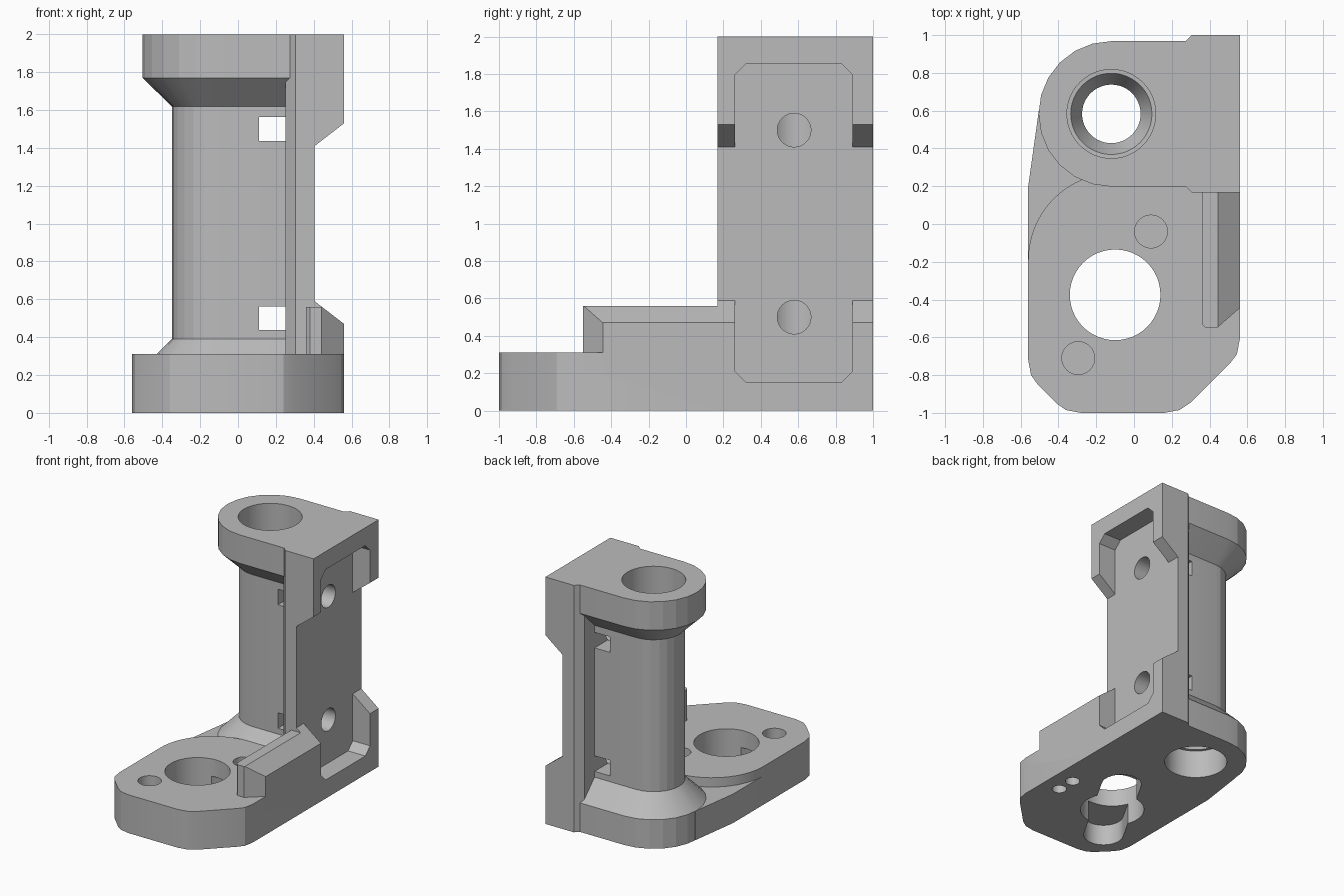
import bpy
import bmesh
from math import cos, sin, pi

cube = bpy.data.objects.get("Cube")
if cube:
    bpy.data.objects.remove(cube, do_unlink=True)

grey = bpy.data.materials.new("plain_grey")
grey.use_nodes = True
grey.diffuse_color = (0.5, 0.5, 0.5, 1)
grey.node_tree.nodes["Principled BSDF"].inputs["Base Color"].default_value = (0.5, 0.5, 0.5, 1)

PLACE = {
    "x": lambda a, b, h: (h, a, b),
    "y": lambda a, b, h: (a, h, b),
    "z": lambda a, b, h: (a, b, h),
}


def loft(name, sections, axis="z"):
    """Closed solid through (outline, height) sections along an axis."""
    bm = bmesh.new()
    rings = [[bm.verts.new(PLACE[axis](a, b, h)) for a, b in outline]
             for outline, h in sections]
    n = len(rings[0])
    for low, high in zip(rings, rings[1:]):
        for i in range(n):
            j = (i + 1) % n
            bm.faces.new((low[i], low[j], high[j], high[i]))
    bm.faces.new(rings[0][::-1])
    bm.faces.new(rings[-1])
    bmesh.ops.recalc_face_normals(bm, faces=bm.faces)
    mesh = bpy.data.meshes.new(name)
    bm.to_mesh(mesh)
    bm.free()
    mesh.materials.append(grey)
    obj = bpy.data.objects.new(name, mesh)
    bpy.context.collection.objects.link(obj)
    return obj


def prism(name, outline, low, high, axis="z"):
    return loft(name, [(outline, low), (outline, high)], axis)


def arc(cx, cy, r, start, end, steps):
    angles = [start + (end - start) * i / steps for i in range(steps + 1)]
    return [(cx + r * cos(t), cy + r * sin(t)) for t in angles]


def circle(cx, cy, r, n=48):
    return arc(cx, cy, r, 0, 2 * pi, n)[:-1]


def combine(body, other, operation):
    """Apply a boolean and discard the second solid."""
    mod = body.modifiers.new(operation.lower(), "BOOLEAN")
    mod.operation = operation
    mod.solver = "EXACT"
    mod.object = other
    bpy.context.view_layer.objects.active = body
    bpy.ops.object.modifier_apply(modifier=mod.name)
    bpy.data.objects.remove(other, do_unlink=True)


CX, CY = -0.12, 0.583      # column axis
BX, BY = -0.10, -0.375     # foot bore axis
PINS = [(0.09, -0.04), (-0.295, -0.71)]
BOLTS = (0.5, 1.5)
FLOOR = 0.405              # recessed plane of the mounting wall


def column_outline(r):
    return [(0.3, CY + r)] + arc(CX, CY, r, pi / 2, 1.5 * pi, 12) + [(0.3, CY - r)]


# Column with flared ends
body = loft("bracket_body", [
    (column_outline(r), z) for r, z in
    ((0.385, 0), (0.385, 0.235), (0.23, 0.39), (0.23, 1.62), (0.385, 1.77), (0.385, 2))])

# Foot: low shelf under the column, raised pad with a round shoulder
nose = [(-0.56, -0.72), (-0.545, -0.8), (-0.51, -0.85), (-0.41, -0.95),
        (-0.36, -0.985), (-0.28, -1), (0.16, -1), (0.24, -0.985), (0.3, -0.945),
        (0.51, -0.735), (0.545, -0.69), (0.56, -0.61)]
shelf = prism("foot_shelf", nose + [(0.56, 0.5), (CX, 0.9), (-0.504, 0.6), (-0.56, 0.2)],
              0, 0.235)
pad = prism("foot_pad", nose + [(0.56, 0.27)] + arc(-0.1, -0.19, 0.46, pi / 2, pi, 16),
            0, 0.31)

# Mounting wall and the rib running forward from it
wall = prism("mounting_wall", [(0.25, 0.223), (0.305, 0.168), (0.56, 0.168),
                               (0.56, 1), (0.305, 1), (0.25, 0.945)], 0, 2)
rib = prism("side_rib", [(0.36, -0.53), (0.38, -0.55), (0.44, -0.55),
                         (0.56, -0.445), (0.56, 0.25), (0.36, 0.25)], 0.2, 0.56)
for part in (shelf, pad, wall, rib):
    combine(body, part, "UNION")

cutters = []

# Waist between the upper and lower lugs, with sloped ends
cutters.append(prism("waist_cut", [(FLOOR, 0.59), (FLOOR, 1.41), (0.7, 1.638), (0.7, 0.362)],
                     -1.2, 1.2, "y"))

# Chamfered pocket in the wall face
y0, y1, z0, z1, c = 0.262, 0.89, 0.15, 1.855, 0.06
cutters.append(prism("pocket_cut", [
    (y0 + c, z0), (y1 - c, z0), (y1, z0 + c), (y1, z1 - c),
    (y1 - c, z1), (y0 + c, z1), (y0, z1 - c), (y0, z0 + c)], FLOOR, 0.7, "x"))

# Column bore with a wide socket and conical seat at each end
cutters.append(loft("column_bore", [
    (circle(CX, CY, r), z) for r, z in
    ((0.235, -0.1), (0.235, 0.23), (0.215, 0.231), (0.155, 0.35),
     (0.155, 1.65), (0.215, 1.769), (0.235, 1.77), (0.235, 2.1))]))

# Bolt holes and nut slots behind the wall
for z in BOLTS:
    cutters.append(prism("bolt_hole", circle(CY - 0.005, z, 0.09, 32), CX, 0.7, "x"))
    cutters.append(prism("nut_slot", [(0.11, z - 0.063), (0.25, z - 0.063),
                                      (0.25, z + 0.063), (0.11, z + 0.063)], 0.1, 1.1, "y"))

# Foot bore, pin holes from above
cutters.append(prism("foot_bore", circle(BX, BY, 0.24), -0.1, 0.4))
for x, y in PINS:
    cutters.append(prism("pin_hole", circle(x, y, 0.087, 32), 0.22, 0.4))

# Diagonal round-ended slot and two small holes underneath
slope = 1.05
slot = (arc(*PINS[0], 0.15, slope - pi / 2, slope + pi / 2, 16)
        + arc(*PINS[1], 0.15, slope + pi / 2, slope + 1.5 * pi, 16))
cutters.append(prism("underside_slot", slot, -0.1, 0.17))
for y in (-0.395, -0.24):
    cutters.append(prism("underside_hole", circle(0.405, y, 0.055, 24), -0.1, 0.12))

for cutter in cutters:
    cutter.hide_render = True
    combine(body, cutter, "DIFFERENCE")

# Smooth the fine bores, keep facets and edges crisp
bpy.ops.object.select_all(action="DESELECT")
body.select_set(True)
bpy.context.view_layer.objects.active = body
bpy.ops.object.shade_smooth_by_angle(angle=0.22)
